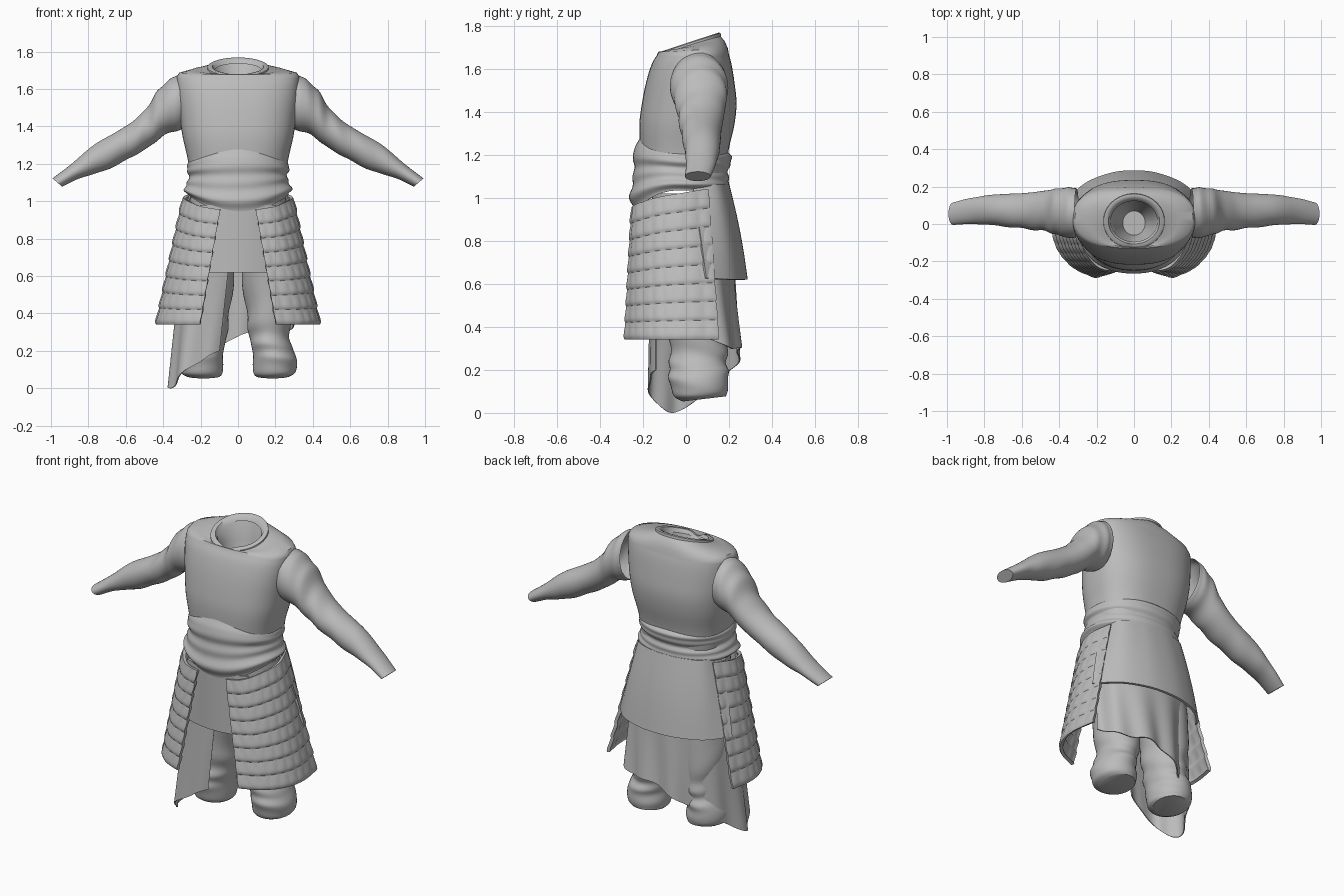
import bpy, bmesh
from math import sin, cos, pi, radians, exp
from mathutils import Vector

old = bpy.data.objects.get("Cube")
if old:
    bpy.data.objects.remove(old, do_unlink=True)

cloth = bpy.data.materials.new("grey_cloth")
cloth.use_nodes = True
GREY = (0.5, 0.5, 0.5, 1)
cloth.diffuse_color = GREY
cloth.node_tree.nodes["Principled BSDF"].inputs["Base Color"].default_value = GREY


def sample(pts, t):
    """Point at t (0..1) on a smooth curve through equal-length tuples."""
    n = len(pts) - 1
    i = min(int(t * n), n - 1)
    f = t * n - i
    a, b, c, d = (Vector(pts[min(max(k, 0), n)]) for k in (i - 1, i, i + 1, i + 2))
    return b + 0.5 * f * ((c - a) + f * ((2 * a - 5 * b + 4 * c - d) + f * (3 * (b - c) + d - a)))


def surface(name, rows, closed=True, caps=(), mirror=False, thick=0.0):
    """Skin a list of point rows; optionally cap, mirror and thicken it."""
    bm = bmesh.new()
    grid = [[bm.verts.new(p) for p in row] for row in rows]
    n = len(grid[0])
    for r0, r1 in zip(grid, grid[1:]):
        for j in range(n if closed else n - 1):
            k = (j + 1) % n
            bm.faces.new((r0[j], r0[k], r1[k], r1[j]))
    for c in caps:
        bm.faces.new(grid[c])
    bmesh.ops.recalc_face_normals(bm, faces=bm.faces[:])
    mesh = bpy.data.meshes.new(name)
    bm.to_mesh(mesh)
    bm.free()
    mesh.materials.append(cloth)
    ob = bpy.data.objects.new(name, mesh)
    bpy.context.collection.objects.link(ob)
    if thick:
        mod = ob.modifiers.new("thickness", 'SOLIDIFY')
        mod.thickness, mod.offset = thick, 0
    if mirror:
        ob.modifiers.new("mirror", 'MIRROR').use_mirror_merge = False
    bpy.ops.object.select_all(action='DESELECT')
    ob.select_set(True)
    bpy.context.view_layer.objects.active = ob
    bpy.ops.object.convert(target='MESH')
    bpy.ops.object.shade_smooth_by_angle(angle=radians(45))
    return ob


def oval(rx, front, back, height, power=1.0, n=64):
    """Ring starting at the front; height is a function of angle and y."""
    ring = []
    for j in range(n):
        a = 2 * pi * j / n
        s, c = sin(a), -cos(a)
        x = rx * abs(s) ** power * (1 if s > 0 else -1)
        y = (front + back) / 2 + (back - front) / 2 * abs(c) ** power * (1 if c > 0 else -1)
        ring.append((x, y, height(a, y)))
    return ring


def sheet(name, top, bottom, nu, nv, shape=None, **kw):
    """Hanging cloth between a top curve and a hem curve."""
    rows = []
    for i in range(nv + 1):
        v = i / nv
        row = []
        for j in range(nu + 1):
            u = j / nu
            p = sample(top, u).lerp(sample(bottom, u), v)
            if shape:
                out = Vector((p.x, p.y, 0)).normalized()
                p += out * shape(u, v)
            row.append(p)
        rows.append(row)
    return surface(name, rows, closed=False, **kw)


# Tunic body: half width, front y, back y, height
body = [(.25, -.20, .18, 1.08), (.268, -.213, .198, 1.22), (.295, -.217, .225, 1.34),
        (.31, -.205, .235, 1.44), (.322, -.185, .225, 1.54), (.328, -.16, .212, 1.62),
        (.328, -.135, .20, 1.665)]
rows = []
for i in range(25):
    rx, f, b, z = sample(body, i / 24)
    rows.append(oval(rx, f, b, lambda a, y: z, 0.8))


def neck_z(a, y):
    notch = 0.025 * exp(-(sin(a) / 0.22) ** 2) if cos(a) > 0 else 0
    return 1.71 + 0.33 * y - notch


rows.append(oval(.315, -.13, .195, lambda a, y: 1.685 + .05 * y, 0.85))
rows.append(oval(.24, -.127, .18, lambda a, y: 1.70 + .16 * y, 0.95))
rows.append(oval(.165, -.125, .16, lambda a, y: 1.705 + .30 * y))
rows.append(oval(.15, -.122, .15, neck_z))
# Inside of the neck opening
rows.append(oval(.125, -.10, .135, lambda a, y: neck_z(a, y) - .02))
rows.append(oval(.11, -.09, .12, lambda a, y: 1.62))
rows.append(oval(.06, -.06, .07, lambda a, y: 1.48))
surface("tunic_body", rows, caps=(-1,))

# Collar band
surface("collar", [oval(.165 - d, -.135 + d, .163 - d, lambda a, y: neck_z(a, y) + h)
                   for d, h in ((0, -.012), (.002, .004), (.012, .009), (.028, .006), (.04, -.015))])

# Sleeves: upper outline x z, lower outline x z, centre y, depth
sleeve = [(.318, 1.675, .295, 1.39, .06, .13), (.36, 1.655, .325, 1.375, .06, .135),
          (.43, 1.59, .385, 1.36, .065, .125), (.50, 1.485, .455, 1.305, .07, .108),
          (.61, 1.395, .57, 1.235, .07, .095), (.765, 1.305, .71, 1.165, .075, .083),
          (.89, 1.20, .84, 1.125, .07, .07), (.992, 1.122, .94, 1.078, .055, .06)]
rows = []
for i in range(61):
    t = i / 60
    xt, zt, xb, zb, y, ry = sample(sleeve, t)
    mid, up = Vector(((xt + xb) / 2, y, (zt + zb) / 2)), Vector(((xt - xb) / 2, 0, (zt - zb) / 2))
    ring = []
    for j in range(40):
        a = 2 * pi * j / 40
        crease = 1 + .035 * sin(pi * t) * sin(42 * t + 2 * sin(a + 1)) * (.5 + .5 * sin(a + 6 * t))
        ring.append(mid + (up * cos(a) + Vector((0, ry * sin(a), 0))) * crease)
    rows.append(ring)
surface("sleeves", rows, caps=(-1,), mirror=True)

# Waist sash with soft folds
rows = []
wrap = [(.255, -.215, .19), (.272, -.24, .212), (.272, -.245, .21), (.264, -.243, .20),
        (.266, -.247, .195), (.278, -.255, .20), (.288, -.262, .20), (.27, -.24, .18)]
for i in range(43):
    t = i / 42
    rx, f, b = sample(wrap, t)

    def sash_z(a, y):
        front = max(0, cos(a))
        top = 1.22 + .06 * front ** 1.5
        low = 1.035 - .095 * front ** 2
        return top + (low - top) * t

    ring = []
    for j, p in enumerate(oval(rx, f, b, sash_z, 0.92)):
        a = 2 * pi * j / 64
        fold = 1 + .014 * min(1, 3 * t) * sin(24 * t + 1.5 * cos(a) + .8 * sin(a))
        ring.append((p[0] * fold, p[1] * fold, p[2]))
    rows.append(ring)
surface("waist_sash", rows)


# Quilted side panels with overlapping rows and small plates
def plates(u, v):
    row = v * 8 % 1
    return .01 * row ** 2 * (1 - row ** 8) + .004 * abs(sin(pi * 9 * u)) * sin(pi * row)


sheet("side_panels",
      [(.095, -.245, .955), (.19, -.222, .97), (.262, -.13, 1.0), (.285, -.02, 1.02), (.245, .10, 1.04)],
      [(.20, -.278, .345), (.32, -.222, .345), (.402, -.125, .345), (.43, .0, .345), (.41, .15, .345)],
      54, 80, plates, mirror=True, thick=.018)

# Short front and back skirt flaps
sheet("front_flap",
      [(-.2, -.19, .98), (-.1, -.225, .98), (0, -.235, .98), (.1, -.225, .98), (.2, -.19, .98)],
      [(-.25, -.17, .62), (-.13, -.215, .62), (0, -.232, .62), (.13, -.215, .62), (.25, -.17, .62)],
      24, 10, thick=.014)
half_top = [(.25, .03, 1.06), (.21, .14, 1.06), (.1, .185, 1.06)]
half_hem = [(.37, .09, .625), (.27, .205, .62), (.13, .265, .62)]


def both(half, middle):
    return half + [middle] + [(-x, y, z) for x, y, z in reversed(half)]


sheet("back_flap", both(half_top, (0, .195, 1.06)), both(half_hem, (0, .28, .62)),
      40, 12, lambda u, v: .008 * sin(pi * v), thick=.014)

# Torn underskirt hanging lower on one side
sheet("torn_underskirt",
      [(-.04, -.14, .75), (-.2, -.16, .75), (-.29, -.03, .75), (-.26, .13, .75),
       (-.1, .21, .75), (.1, .21, .75), (.26, .14, .75), (.29, .03, .75)],
      [(-.10, -.14, .2), (-.26, -.175, .11), (-.36, -.07, .0), (-.31, .09, .09),
       (-.12, .22, .21), (.06, .25, .3), (.24, .21, .3), (.33, .08, .36)],
      90, 24, lambda u, v: .012 * v * sin(44 * u), thick=.006)

# Baggy trouser legs gathered at the ankle: centre x y, height, radii
leg = [(.185, .085, .065, .09, .10), (.195, .068, .09, .115, .125), (.197, .06, .16, .116, .138),
       (.182, .055, .22, .108, .135), (.165, .06, .29, .108, .132), (.168, .055, .40, .122, .14),
       (.16, .045, .60, .14, .15), (.142, .02, .8, .14, .155), (.13, 0, 1.02, .125, .16)]
rows = []
for i in range(57):
    t = i / 56
    cx, cy, z, rx, ry = sample(leg, t)
    ring = []
    for j in range(40):
        a = 2 * pi * j / 40
        crease = 1 + .045 * sin(pi * t) * sin(38 * t + 2.5 * sin(a)) * (.6 + .4 * cos(a * 2 + 9 * t))
        ring.append((cx + rx * cos(a) * crease, cy + ry * sin(a) * crease,
                     z + .012 * sin(a) * (1 - t)))
    rows.append(ring)
surface("trouser_legs", rows, caps=(0, -1), mirror=True)
